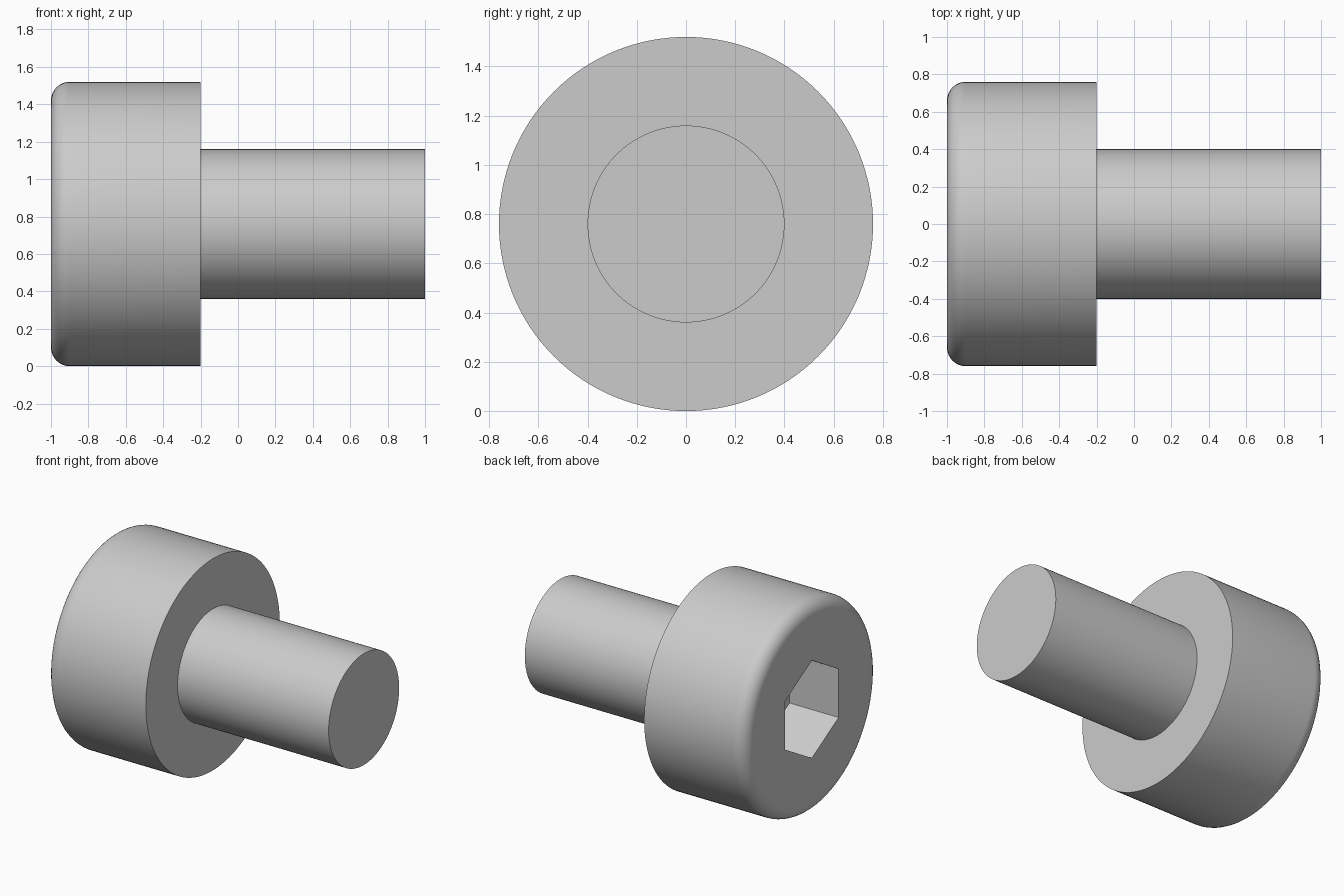
import bpy, bmesh
from math import radians, sin, cos, tau
from mathutils import Vector, Matrix

if "Cube" in bpy.data.objects:
    bpy.data.objects.remove(bpy.data.objects["Cube"])

SEGMENTS = 128
HEAD_R, SHANK_R, FILLET = 0.76, 0.40, 0.10
HEX_R, HEX_DEPTH = 0.35, 0.39


def make_object(name, bm):
    bmesh.ops.recalc_face_normals(bm, faces=bm.faces)
    mesh = bpy.data.meshes.new(name)
    bm.to_mesh(mesh)
    bm.free()
    obj = bpy.data.objects.new(name, mesh)
    bpy.context.collection.objects.link(obj)
    obj.location.z = HEAD_R
    return obj


# Screw body: (x, radius) profile with a rounded head rim, turned around x
profile = []
for i in range(9):
    a = radians(90 * i / 8)
    profile.append((-1 + FILLET * (1 - sin(a)), HEAD_R - FILLET * (1 - cos(a))))
profile.reverse()
profile += [(-0.2, HEAD_R), (-0.2, SHANK_R), (1.0, SHANK_R)]
profile.sort(key=lambda p: (p[0], p[1] if p[0] < -0.5 else -p[1]))

bm = bmesh.new()
rings = [[bm.verts.new((x, r * cos(tau * k / SEGMENTS), r * sin(tau * k / SEGMENTS)))
          for k in range(SEGMENTS)] for x, r in profile]
for a, b in zip(rings, rings[1:]):
    for k in range(SEGMENTS):
        n = (k + 1) % SEGMENTS
        bm.faces.new((a[k], a[n], b[n], b[k]))
bm.faces.new(rings[0])
bm.faces.new(rings[-1])
screw = make_object("cap_screw", bm)

# Hexagonal socket cutter, corners pointing up and down
bm = bmesh.new()
overshoot = 0.2
start, end = -1 - overshoot, -1 + HEX_DEPTH
outline = [bm.verts.new((start, HEX_R * sin(tau * k / 6), HEX_R * cos(tau * k / 6)))
           for k in range(6)]
face = bm.faces.new(outline)
ext = bmesh.ops.extrude_face_region(bm, geom=[face], use_keep_orig=True)
moved = [v for v in ext["geom"] if isinstance(v, bmesh.types.BMVert)]
bmesh.ops.translate(bm, verts=moved, vec=Vector((end - start, 0, 0)))
cutter = make_object("socket_cutter", bm)
cutter.hide_render = True

# Cut the socket, then smooth the round surfaces
mod = screw.modifiers.new("socket", 'BOOLEAN')
mod.operation = 'DIFFERENCE'
mod.solver = 'EXACT'
mod.object = cutter
bpy.context.view_layer.objects.active = screw
screw.select_set(True)
bpy.ops.object.modifier_apply(modifier=mod.name)
bpy.data.objects.remove(cutter)
bpy.ops.object.shade_smooth_by_angle(angle=radians(30))
